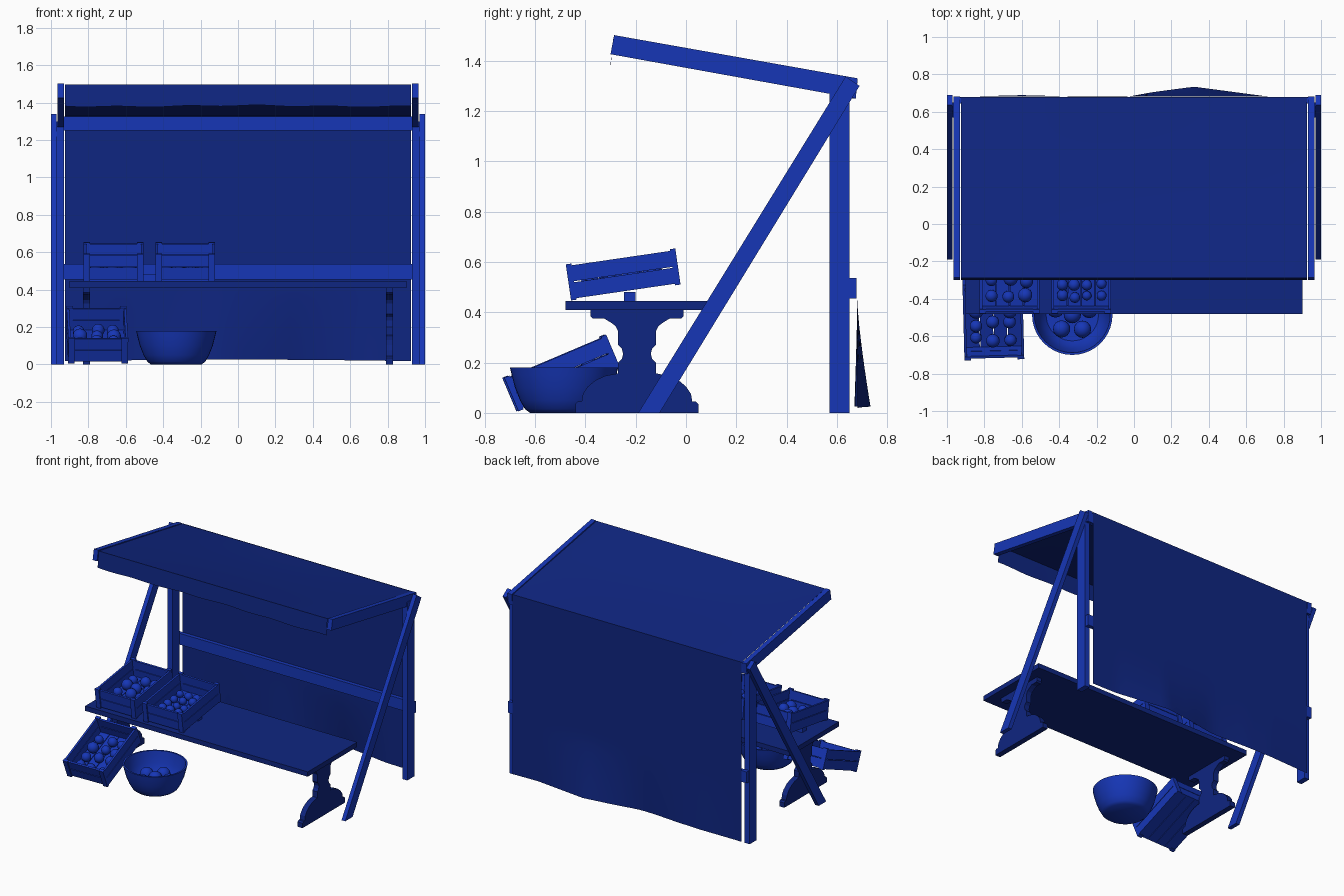
import bpy, bmesh, math, random
from mathutils import Matrix, Vector

if "Cube" in bpy.data.objects:
    bpy.data.objects.remove(bpy.data.objects["Cube"])

random.seed(4)


def material(name, rgb):
    m = bpy.data.materials.new(name)
    m.diffuse_color = (*rgb, 1)
    m.use_nodes = True
    m.node_tree.nodes["Principled BSDF"].inputs["Base Color"].default_value = m.diffuse_color
    return m


blue = material("blue_wood", (.008, .037, .47))
deep = material("deep_blue", (.0048, .019, .22))


def finish(name, bm, smooth=False, mat=blue):
    me = bpy.data.meshes.new(name)
    bm.normal_update()
    bm.to_mesh(me)
    bm.free()
    for p in me.polygons:
        p.use_smooth = smooth
    me.materials.append(mat)
    ob = bpy.data.objects.new(name, me)
    bpy.context.collection.objects.link(ob)
    return ob


def add_box(bm, x0, x1, y0, y1, z0, z1):
    m = Matrix.Translation(((x0 + x1) / 2, (y0 + y1) / 2, (z0 + z1) / 2))
    m = m @ Matrix.Diagonal((x1 - x0, y1 - y0, z1 - z0, 1))
    bmesh.ops.create_cube(bm, size=1, matrix=m)


def box(name, *dims, mat=blue):
    bm = bmesh.new()
    add_box(bm, *dims)
    return finish(name, bm, mat=mat)


def prism(name, pts, x0, x1, mat=blue):
    """Side profile in (y, z), extruded along x."""
    bm = bmesh.new()
    f = bm.faces.new([bm.verts.new((x0, y, z)) for y, z in pts])
    r = bmesh.ops.extrude_face_region(bm, geom=[f])
    vs = [v for v in r["geom"] if isinstance(v, bmesh.types.BMVert)]
    bmesh.ops.translate(bm, verts=vs, vec=(x1 - x0, 0, 0))
    bmesh.ops.recalc_face_normals(bm, faces=bm.faces)
    return finish(name, bm, mat=mat)


def sheet(name, fn, nu, nv):
    """Thin cloth from a function of u, v in 0..1."""
    bm = bmesh.new()
    g = [[bm.verts.new(fn(i / nu, j / nv)) for j in range(nv + 1)] for i in range(nu + 1)]
    for i in range(nu):
        for j in range(nv):
            bm.faces.new((g[i][j], g[i + 1][j], g[i + 1][j + 1], g[i][j + 1]))
    return finish(name, bm, True, deep)


# Half outline of the shaped table leg (half width, height)
half = [(.245, 0), (.245, .035), (.235, .045), (.22, .045), (.215, .075), (.195, .105),
        (.165, .13), (.125, .148), (.075, .157), (.075, .20), (.06, .215), (.055, .235),
        (.06, .255), (.075, .27), (.075, .325), (.085, .345), (.105, .36), (.13, .375),
        (.175, .375), (.185, .385), (.185, .41)]
leg = [(-.195 + w, z) for w, z in half] + [(-.195 - w, z) for w, z in reversed(half)]

# Frame: posts, awning arms, braces and table legs on both sides
for side, s in (("left", -1), ("right", 1)):
    box(side + "_post", *sorted((s * .93, s * .97)), .57, .65, 0, 1.30)
    prism(side + "_awning_arm", [(-.286, 1.502), (-.30, 1.426), (.675, 1.25), (.683, 1.33)],
          s * .93, s * .965)
    prism(side + "_brace", [(-.19, 0), (-.105, 0), (.69, 1.30), (.635, 1.338)], s * .97, s * 1.0)
    prism(side + "_table_leg", leg, s * .79, s * .83, deep)

box("top_back_beam", -.93, .93, .645, .675, 1.25, 1.325)
box("back_rail", -.965, .965, .65, .678, .455, .537)
box("table_top", -.9, .9, -.48, .09, .41, .445, mat=deep)
box("crate_prop", -.80, -.15, -.247, -.2, .445, .48)

# Cloths
W = .925


def roof(u, v):
    sag = .012 * math.sin(math.pi * u) * math.sin(math.pi * v)
    return (W * (2 * u - 1), -.288 + .968 * v, 1.498 - .17 * v - sag)


def valance(u, v):
    drop = .117 + .003 * math.sin(9 * u) + .003 * math.sin(31 * u)
    return (W * (2 * u - 1), -.288 - .012 * v, 1.498 - drop * v)


def back(u, v):
    x = W * (2 * u - 1)
    flare = max(0, (v - .68) / .32) ** 1.3
    bulge = .053 * max(0, 1 - abs(x - .32) / .4) + .008 * max(0, 1 - abs(x + .6) / .3)
    bulge -= .012 * max(0, 1 - abs(x + .15) / .25)
    return (x, .681 + bulge * flare, 1.33 - (1.312 - .008 * math.sin(math.pi * u)) * v)


sheet("awning_cloth", roof, 24, 12)
sheet("awning_valance", valance, 40, 2)
sheet("back_cloth", back, 40, 24)


# Crates: origin at the lower front edge, then tilted
def crate(name, loc, tilt, yaw, radius, nx, ny):
    w, l, h, t = .16, .44, .145, .014
    m = Matrix.Translation(loc) @ Matrix.Rotation(yaw, 4, 'Z') @ Matrix.Rotation(tilt, 4, 'X')
    bm = bmesh.new()
    for z0, z1 in ((.006, .07), (.074, .138)):
        for s in (-1, 1):
            add_box(bm, *sorted((s * w, s * (w - t))), .02, l - .02, z0, z1)
        for y in (.008, l - .022):
            add_box(bm, -w + t, w - t, y, y + t, z0, z1)
    for s in (-1, 1):
        for y in (0, l - .022):
            add_box(bm, *sorted((s * w, s * (w - .035))), y, y + .022, 0, h)
    for i in range(4):
        x = -w + t + i * .074
        add_box(bm, x, x + .070, .02, l - .02, .006, .016)
    finish(name, bm).matrix_world = m
    # Loose fruit lying on the crate floor
    fruit = bmesh.new()
    for i in range(nx):
        for j in range(ny):
            r = radius * random.uniform(.85, 1.1)
            p = ((i + .5) / nx * .27 - .135 + random.uniform(-.008, .008),
                 .04 + (j + .5) / ny * .34 + random.uniform(-.012, .012), .015 + r)
            bmesh.ops.create_uvsphere(fruit, u_segments=14, v_segments=9, radius=r,
                                      matrix=Matrix.Translation(p))
    finish(name + "_fruit", fruit, True).matrix_world = m


crate("left_table_crate", (-.665, -.457, .447), math.radians(8.3), 0, .036, 3, 4)
crate("right_table_crate", (-.282, -.457, .447), math.radians(8.3), 0, .029, 4, 5)
crate("ground_crate", (-.748, -.67, .006), math.radians(23), math.radians(1.5), .036, 3, 4)

# Bowl: lathed profile (radius, height)
prof = [(0, 0), (.135, 0), (.155, .015), (.175, .05), (.195, .10), (.208, .15), (.215, .18),
        (.203, .18), (.197, .15), (.184, .10), (.164, .05), (.14, .022), (0, .015)]
bm = bmesh.new()
vs = [bm.verts.new((r, 0, z)) for r, z in prof]
es = [bm.edges.new(p) for p in zip(vs, vs[1:])]
bmesh.ops.spin(bm, geom=vs + es, cent=(0, 0, 0), axis=(0, 0, 1), angle=2 * math.pi, steps=40)
bmesh.ops.remove_doubles(bm, verts=bm.verts, dist=.0005)
bmesh.ops.recalc_face_normals(bm, faces=bm.faces)
bowl = finish("bowl", bm)
bowl.location = (-.33, -.485, 0)
bpy.context.view_layer.objects.active = bowl
bowl.select_set(True)
bpy.ops.object.shade_smooth_by_angle(angle=math.radians(40))

# Fruit in the bowl
bm = bmesh.new()
for k in range(6):
    a = k * math.tau / 5 + .3
    d, z = (.095, .068) if k < 5 else (0, .075)
    p = Vector((-.33 + d * math.cos(a), -.485 + d * math.sin(a), z))
    bmesh.ops.create_uvsphere(bm, u_segments=16, v_segments=10, radius=.046,
                              matrix=Matrix.Translation(p))
finish("bowl_fruit", bm, True)
